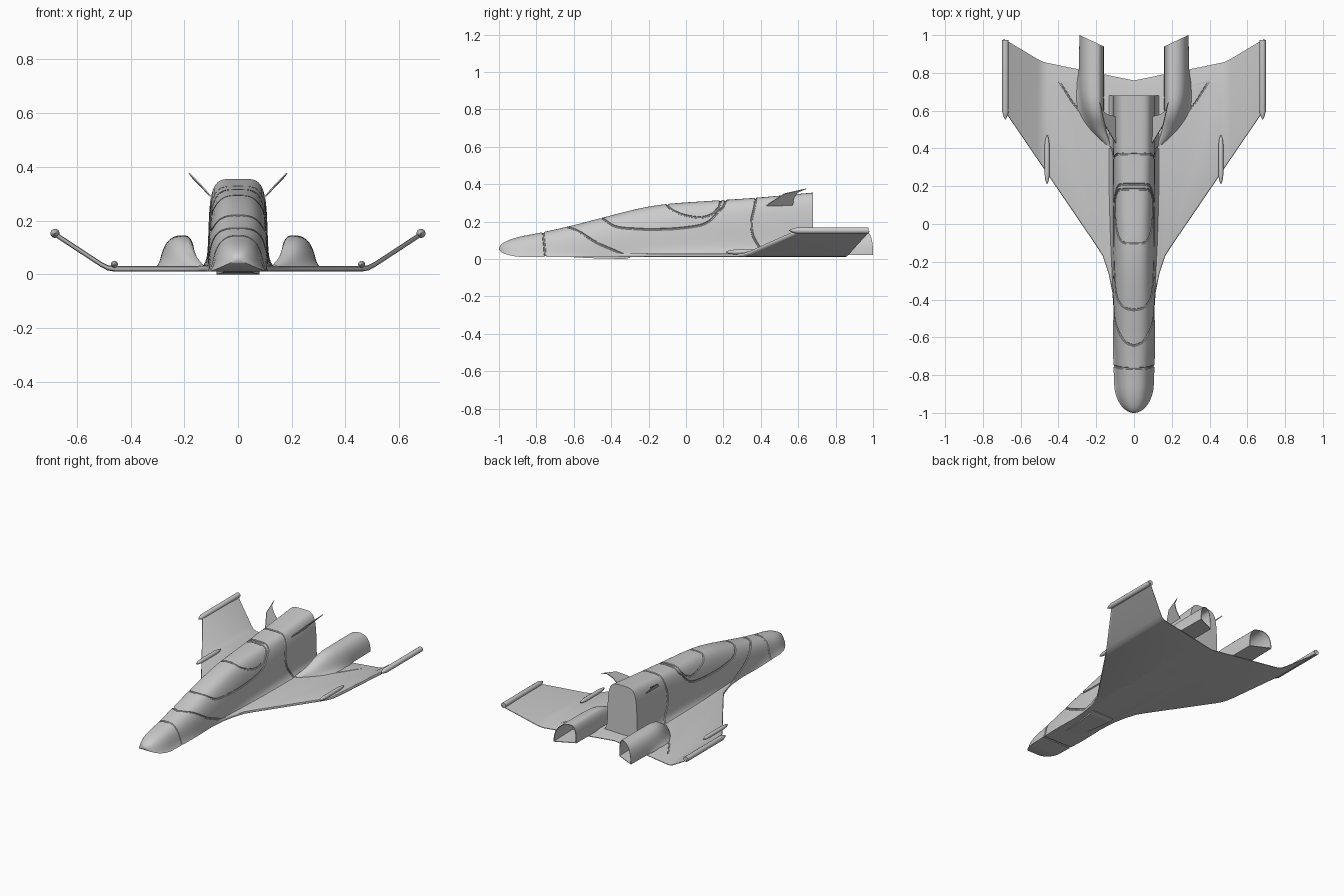
import bpy, bmesh, math
from mathutils import Vector as V

if "Cube" in bpy.data.objects:
    bpy.data.objects.remove(bpy.data.objects["Cube"])


def make(name, verts, faces):
    me = bpy.data.meshes.new(name)
    me.from_pydata(verts, [], faces)
    bm = bmesh.new()
    bm.from_mesh(me)
    bmesh.ops.recalc_face_normals(bm, faces=bm.faces)
    if bm.calc_volume(signed=True) < 0:
        bmesh.ops.reverse_faces(bm, faces=bm.faces)
    bm.to_mesh(me)
    bm.free()
    ob = bpy.data.objects.new(name, me)
    bpy.context.collection.objects.link(ob)
    return ob


def loft(name, rings, loop=False):
    n, m = len(rings[0]), len(rings)
    verts = [p for r in rings for p in r]
    faces = [(i % m * n + j, i % m * n + (j + 1) % n, (i + 1) % m * n + (j + 1) % n, (i + 1) % m * n + j)
             for i in range(m if loop else m - 1) for j in range(n)]
    if not loop:
        faces += [tuple(range(n)), tuple(range((m - 1) * n, m * n))]
    return make(name, verts, faces)


def activate(ob):
    bpy.ops.object.select_all(action='DESELECT')
    ob.select_set(True)
    bpy.context.view_layer.objects.active = ob


def smooth(ob, angle=35):
    activate(ob)
    bpy.ops.object.shade_smooth_by_angle(angle=math.radians(angle))


def mirror(ob):
    activate(ob)
    ob.modifiers.new("mirror", 'MIRROR').use_mirror_merge = False
    bpy.ops.object.modifier_apply(modifier="mirror")


def volume(me):
    bm = bmesh.new()
    bm.from_mesh(me)
    v = bm.calc_volume()
    bm.free()
    return v


def cut(ob, tool):
    """Subtract the tool, keeping the first solver result that stays sound"""
    before = volume(ob.data)
    for solver in ('MANIFOLD', 'EXACT', 'FLOAT'):
        backup = ob.data.copy()
        activate(ob)
        md = ob.modifiers.new("groove", 'BOOLEAN')
        md.operation, md.object, md.solver = 'DIFFERENCE', tool, solver
        md.use_self = True
        bpy.ops.object.modifier_apply(modifier=md.name)
        if .95 < volume(ob.data) / before < .99999:
            break
        ob.modifiers.clear()
        ob.data = backup
    bpy.data.objects.remove(tool)


def interp(keys, y):
    """Smooth interpolation of rows (y, a, b, ...)"""
    y = min(max(y, keys[0][0]), keys[-1][0])
    i = max(k for k in range(len(keys) - 1) if keys[k][0] <= y)
    a, b = keys[i], keys[i + 1]
    p, q = keys[max(i - 1, 0)], keys[min(i + 2, len(keys) - 1)]
    d = b[0] - a[0]
    t = (y - a[0]) / d
    out = []
    for c in range(1, len(a)):
        m0 = (b[c] - p[c]) / (b[0] - p[0]) * d
        m1 = (q[c] - a[c]) / (q[0] - a[0]) * d
        out.append((2*t**3 - 3*t*t + 1)*a[c] + (t**3 - 2*t*t + t)*m0 + (3*t*t - 2*t**3)*b[c] + (t**3 - t*t)*m1)
    return out


# Fuselage shape: y, half width, top, squareness, flare at the base
BODY = [(-1, .080, .110, 2.5, -.020), (-.85, .085, .127, 2.5, -.020), (-.62, .100, .176, 2.7, -.012),
        (-.45, .108, .220, 2.8, .0), (-.25, .112, .270, 2.9, .010), (-.10, .112, .294, 3.1, .025),
        (.15, .112, .312, 3.6, .040), (.37, .111, .327, 4.3, .045), (.68, .110, .355, 4.8, .045)]


def body(y):
    w, top, n, f = interp(BODY, y)
    z0 = .01
    if y < -.85:
        k = math.sqrt(max(1 - ((y + .85) / .15) ** 2, .006))
        w, top, z0, f = w * k, .055 + (top - .055) * k, .055 - .045 * k, f * k
    return w, top, z0, n, f


def surf(y, th):
    w, top, z0, n, f = body(y)
    c, s = math.cos(th), max(math.sin(th), 0)
    r = (abs(c) ** n + s ** n) ** (-1 / n)
    z = r * s * (top - z0)
    x = w * r * c + math.copysign(f * math.exp(-z / .025), c) * min(1, abs(c) * 4)
    return V((x, y, z0 + z))


def angle_at(y, z):
    w, top, z0, n, f = body(y)
    q = min(max((z - z0) / (top - z0), 0), 1)
    return math.atan2(q, (1 - q ** n) ** (1 / n))


def tube(name, pts, ref, r, loop):
    rings, m = [], len(pts)
    for i, p in enumerate(pts):
        a = pts[(i - 1) % m] if loop else pts[max(i - 1, 0)]
        b = pts[(i + 1) % m] if loop else pts[min(i + 1, m - 1)]
        t = (b - a).normalized()
        u = ref(p)
        u = (u - t * u.dot(t)).normalized()
        v = t.cross(u)
        rings.append([p + (u * math.cos(k * math.pi / 4) + v * math.sin(k * math.pi / 4)) * r for k in range(8)])
    return loft(name, rings, loop)


ys = [-.85 - .15 * math.cos(i / 14 * math.pi / 2) for i in range(14)] + [-.85 + 1.53 * i / 50 for i in range(51)]
fuselage = loft("fuselage", [[surf(y, math.pi * j / 56) for j in range(57)] for y in ys])

# Panel grooves: (y, z) from the top centre line down one side, then mirrored
GROOVES = [
    [(-.765, .4), (-.762, .12), (-.757, .07), (-.752, .01)],
    [(-.645, .4), (-.615, .165), (-.5, .1), (-.37, .04), (-.3, .01)],
    [(-.455, .4), (-.44, .212), (-.38, .175), (-.25, .16), (-.1, .16), (.05, .175), (.12, .2), (.17, .25),
     (.207, .295), (.21, .4)],
    [(-.1, .4), (-.095, .28), (-.04, .245), (.06, .222), (.13, .235), (.165, .265), (.182, .295), (.185, .4)],
    [(.37, .4), (.37, .3), (.35, .2), (.36, .12), (.4, .05), (.41, .01)],
]
for g in GROOVES:
    keys = [(i, y, angle_at(y, z)) for i, (y, z) in enumerate(g)]
    half = []
    for i in range((len(g) - 1) * 6 + 1):
        y, th = interp(keys, i / 6)
        p = surf(y, min(max(th, 0), math.pi / 2))
        if i in (0, (len(g) - 1) * 6) or (p.x > .006 and (p - half[-1]).length > .004):
            half.append(p)
    other = [V((-p.x, p.y, p.z)) for p in reversed(half) if p.x > 1e-3]
    cut(fuselage, tube("groove_cutter", half + other, lambda p: V((p.x, 0, p.z - .1)), .006, True))
smooth(fuselage)

# Wing: x, leading edge y, trailing edge y, lift
WING = [(0, -.46, .76, 0), (.1, -.45, .78, 0), (.115, -.36, .783, 0), (.135, -.26, .788, 0), (.165, -.17, .794, 0),
        (.2, -.115, .8, 0), (.46, .267, .853, 0), (.485, .304, .86, .004), (.51, .341, .873, .017), (.69, .605, .98, .135)]


def rib(x, le, te, dz):
    sec = [(le, .01), (le + .004, .017), (le + .02, .02), (te - .1, .018), (te, .004), (te, 0), (le + .02, 0),
           (le + .004, .003)]
    return [V((x, y, z + .01 + dz)) for y, z in sec]


wing = loft("wing", [rib(-x, *r) for x, *r in WING[:0:-1]] + [rib(*r) for r in WING])
for s in (1, -1):
    path = [(.14, .44), (.2, .5), (.27, .575), (.33, .65), (.38, .73), (.42, .79), (.46, .835)]
    cut(wing, tube("groove_cutter", [V((s * x, y, .029)) for x, y in path], lambda p: V((0, 0, 1)), .005, False))
smooth(wing, 40)


# Wing pods and tip rails
def pod(name, x, z, prof):
    ob = loft(name, [[V((x + r * math.cos(k * math.pi / 8), y, z + r * math.sin(k * math.pi / 8)))
                      for k in range(16)] for y, r in prof])
    mirror(ob)
    smooth(ob)


pod("wing_pods", .46, .037, [(.213, .002), (.23, .009), (.26, .013), (.42, .013), (.45, .009), (.472, .002)])
pod("tip_rails", .681, .152, [(.552, .002), (.57, .010), (.595, .017), (.975, .017)])

# Engine nacelles: y, inner x, outer x, top, outer flare
NAC = [(.42, .125, .150, .034, .0), (.50, .148, .215, .075, .02), (.57, .158, .252, .120, .035),
       (.64, .160, .275, .140, .035), (.72, .160, .286, .144, .02), (.82, .160, .288, .145, .004), (1, .160, .288, .145, 0)]


def nacelle_ring(y, inset=0, slant=0):
    a, b, top, f = interp(NAC, y)
    a, b, top, z0 = a + inset, b - inset, top - inset, .022 + inset
    cx, out = a + (b - a) * .36, []
    for j in range(33):
        th = math.pi * j / 32
        c, s = math.cos(th), max(math.sin(th), 0)
        n = 2.4 if c > 0 else 2.9
        r = (abs(c) ** n + s ** n) ** (-1 / n)
        z = r * s * (top - z0)
        x = cx + r * c * ((b - cx) if c > 0 else (cx - a)) + (f * math.exp(-z / .025) if c > 0 else 0)
        out.append(V((x, y + slant * (x - .16), z0 + z)))
    return out


rings = [nacelle_ring(.42 + .4 * i / 16) for i in range(17)]
rings += [nacelle_ring(.94, 0, .47), nacelle_ring(.94, .004, .47), nacelle_ring(.80, .008)]
nacelles = loft("engine_nacelles", rings)
mirror(nacelles)
smooth(nacelles)

# Canted tail fins
fin = [V(p) for p in [(.098, .43, .285), (.125, .475, .317), (.155, .525, .349), (.182, .645, .376), (.168, .6, .358),
                      (.14, .58, .33), (.1, .57, .287)]]
side = V((.73, 0, -.68)) * .0025
fins = loft("tail_fins", [[p + side for p in fin], [p - side for p in fin]])
mirror(fins)

# Belly plate under the cockpit
loft("belly_plate", [[V((s * w, y, z)) for s, z in ((-1, .015), (1, .015), (1, b), (-1, b))]
                     for y, w, b in [(-.6, .05, .009), (-.5, .06, .004), (-.33, .08, 0), (-.3, .08, .006)]])
